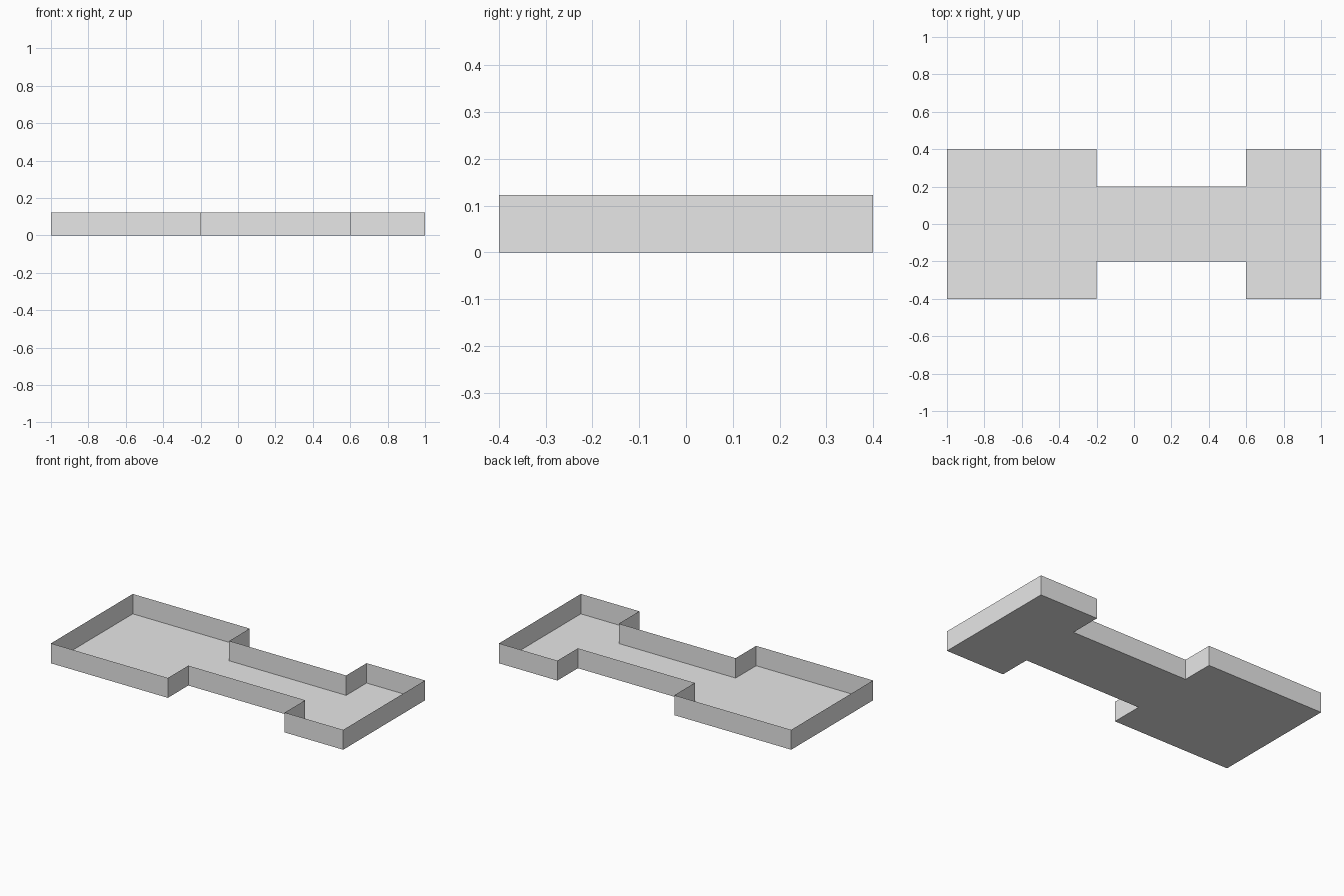
import bpy
import bmesh

cube = bpy.data.objects.get("Cube")
if cube:
    bpy.data.objects.remove(cube, do_unlink=True)

HEIGHT = 0.123

# Plain grey material
grey = bpy.data.materials.new("light_grey")
grey.use_nodes = True
colour = (0.8, 0.8, 0.8, 1)
grey.diffuse_color = colour
grey.node_tree.nodes["Principled BSDF"].inputs["Base Color"].default_value = colour


def add_object(name, bm):
    mesh = bpy.data.meshes.new(name)
    bm.to_mesh(mesh)
    bm.free()
    mesh.materials.append(grey)
    obj = bpy.data.objects.new(name, mesh)
    bpy.context.collection.objects.link(obj)
    return obj


# Floor plan: wide room, narrow corridor, short room; back half mirrors front
front_half = [(-1, -0.4), (-0.2, -0.4), (-0.2, -0.2),
              (0.6, -0.2), (0.6, -0.4), (1, -0.4)]
outline = front_half + [(x, -y) for x, y in reversed(front_half)]

# Open tray: one floor face with thin walls raised from its border
bm = bmesh.new()
floor = bm.faces.new([bm.verts.new((x, y, 0)) for x, y in outline])
walls = bmesh.ops.extrude_edge_only(bm, edges=list(floor.edges))
rim = [v for v in walls["geom"] if isinstance(v, bmesh.types.BMVert)]
bmesh.ops.translate(bm, verts=rim, vec=(0, 0, HEIGHT))
bmesh.ops.recalc_face_normals(bm, faces=bm.faces)
add_object("open_floor_tray", bm)
